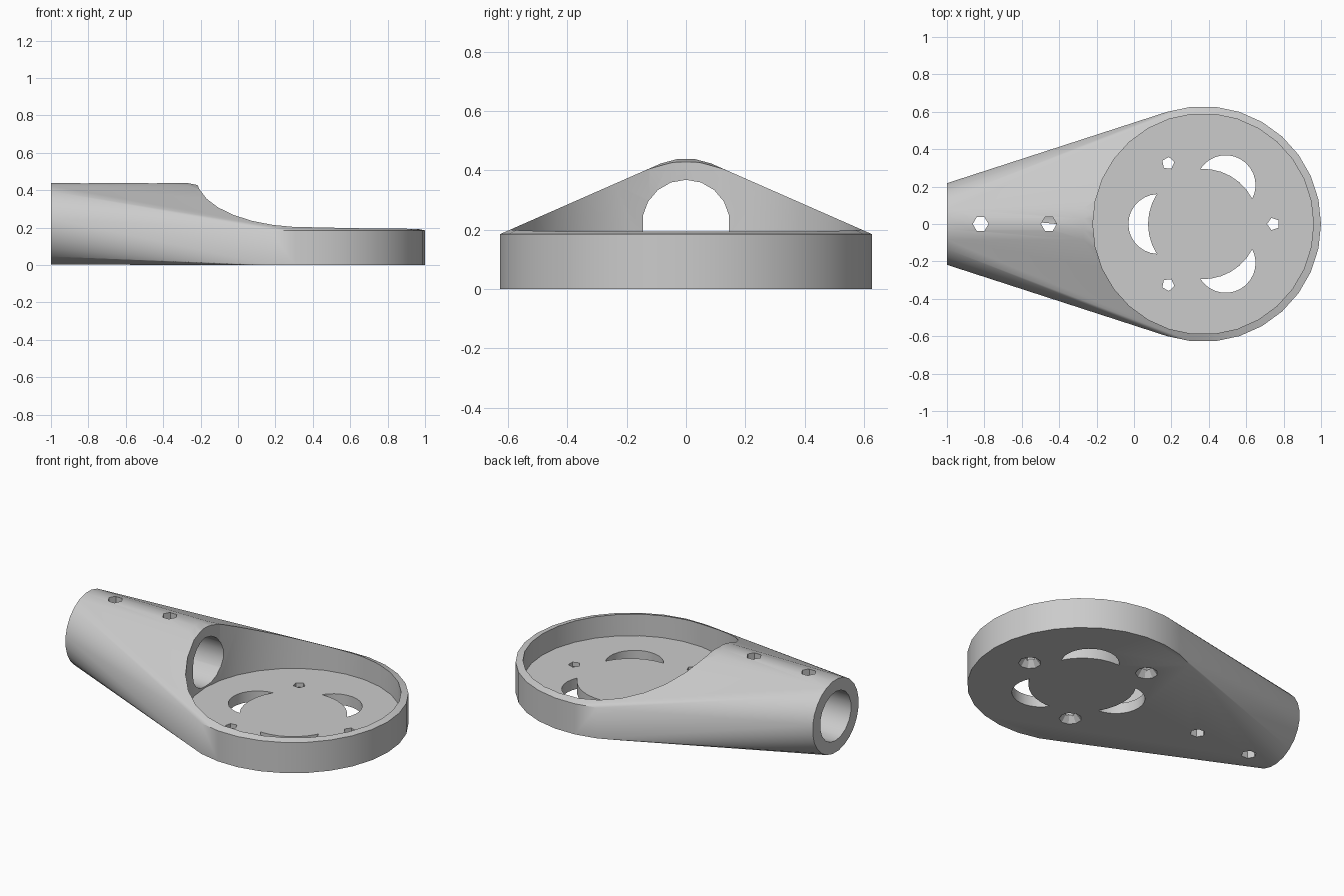
import bpy, bmesh
from math import cos, sin, pi, acos, atan2, radians

if "Cube" in bpy.data.objects:
    bpy.data.objects.remove(bpy.data.objects["Cube"])

CX = 0.37          # centre of the round dish
TUBE_Z = 0.22      # height of the tube axis
FLOOR = 0.065      # dish floor thickness


def ring(n, r, cx=0, cy=0, turn=0):
    return [(cx + r * cos(2 * pi * i / n + turn), cy + r * sin(2 * pi * i / n + turn))
            for i in range(n)]


def upright(points, z):
    return [(x, y, z) for x, y in points]


def sideways(points, x):
    return [(x, y, z) for y, z in points]


def make_object(name, bm):
    bmesh.ops.recalc_face_normals(bm, faces=bm.faces)
    mesh = bpy.data.meshes.new(name)
    bm.to_mesh(mesh)
    bm.free()
    obj = bpy.data.objects.new(name, mesh)
    bpy.context.collection.objects.link(obj)
    return obj


def loft(name, a, b):
    """Closed solid between two matching rings."""
    bm = bmesh.new()
    va, vb = [bm.verts.new(p) for p in a], [bm.verts.new(p) for p in b]
    bm.faces.new(va)
    bm.faces.new(vb)
    for i in range(len(va)):
        j = (i + 1) % len(va)
        bm.faces.new((va[i], va[j], vb[j], vb[i]))
    return make_object(name, bm)


def cut(body, cutter):
    cutter.hide_render = True
    mod = body.modifiers.new("cut", "BOOLEAN")
    mod.operation, mod.solver, mod.object = "DIFFERENCE", "EXACT", cutter
    bpy.context.view_layer.objects.active = body
    bpy.ops.object.modifier_apply(modifier=mod.name)
    bpy.data.objects.remove(cutter)


# Body: hull around a horizontal tube and a round disc
bm = bmesh.new()
disc = ring(30, 0.63, CX)
tube = ring(24, 0.22, 0, TUBE_Z, pi / 24)
for p in upright(disc, 0) + upright(disc, 0.185) + sideways(tube, -1) + sideways(tube, -0.27):
    bm.verts.new(p)
hull = bmesh.ops.convex_hull(bm, input=bm.verts)
unused = {g for g in hull["geom_interior"] + hull["geom_unused"] if isinstance(g, bmesh.types.BMVert)}
bmesh.ops.delete(bm, geom=list(unused), context="VERTS")
bmesh.ops.dissolve_limit(bm, angle_limit=radians(0.5), verts=bm.verts, edges=bm.edges)
body = make_object("mount_body", bm)

# Dish pocket and tube bore
pocket = ring(30, 0.59, CX)
cut(body, loft("pocket_cutter", upright(pocket, FLOOR), upright(pocket, 1)))
bore = ring(18, 0.148, 0, TUBE_Z, pi / 18)
cut(body, loft("bore_cutter", sideways(bore, -1.2), sideways(bore, 0)))

# Crescent slots: small circles with a central disc left standing
R, D, r = 0.295, 0.24, 0.16
a = acos((R * R + D * D - r * r) / (2 * R * D))
b = atan2(R * sin(a), R * cos(a) - D)
STEPS = 14
crescent = [(D + r * cos(b - 2 * b * i / STEPS), r * sin(b - 2 * b * i / STEPS))
            for i in range(STEPS + 1)]
crescent += [(R * cos(t), R * sin(t)) for t in (-a + 2 * a * i / 6 for i in range(1, 6))]
for k in range(3):
    t = pi / 3 + k * 2 * pi / 3
    slot = [(CX + x * cos(t) - y * sin(t), x * sin(t) + y * cos(t)) for x, y in crescent]
    cut(body, loft("slot_cutter", upright(slot, -0.1), upright(slot, 0.12)))

# Countersunk screw holes in the dish floor
for k in range(3):
    t = k * 2 * pi / 3
    x, y = CX + 0.375 * cos(t), 0.375 * sin(t)
    hole = ring(5, 0.034, x, y, t + pi)
    cut(body, loft("screw_cutter", upright(hole, -0.1), upright(hole, 0.12)))
    wide, narrow = ring(9, 0.07, x, y, t), ring(9, 0.03, x, y, t)
    cut(body, loft("sink_cutter", upright(wide, -0.01), upright(narrow, 0.04)))

# Clamp holes straight through the tube
for x in (-0.82, -0.455):
    hole = ring(6, 0.042, x)
    cut(body, loft("clamp_cutter", upright(hole, -0.1), upright(hole, 0.6)))

# Single plain grey
grey = bpy.data.materials.new("plain_grey")
grey.use_nodes = True
colour = (0.6, 0.6, 0.6, 1)
grey.diffuse_color = colour
grey.node_tree.nodes["Principled BSDF"].inputs["Base Color"].default_value = colour
body.data.materials.clear()
body.data.materials.append(grey)

bpy.ops.object.select_all(action="DESELECT")
body.select_set(True)
bpy.context.view_layer.objects.active = body
bpy.ops.object.shade_smooth_by_angle(angle=radians(30))
